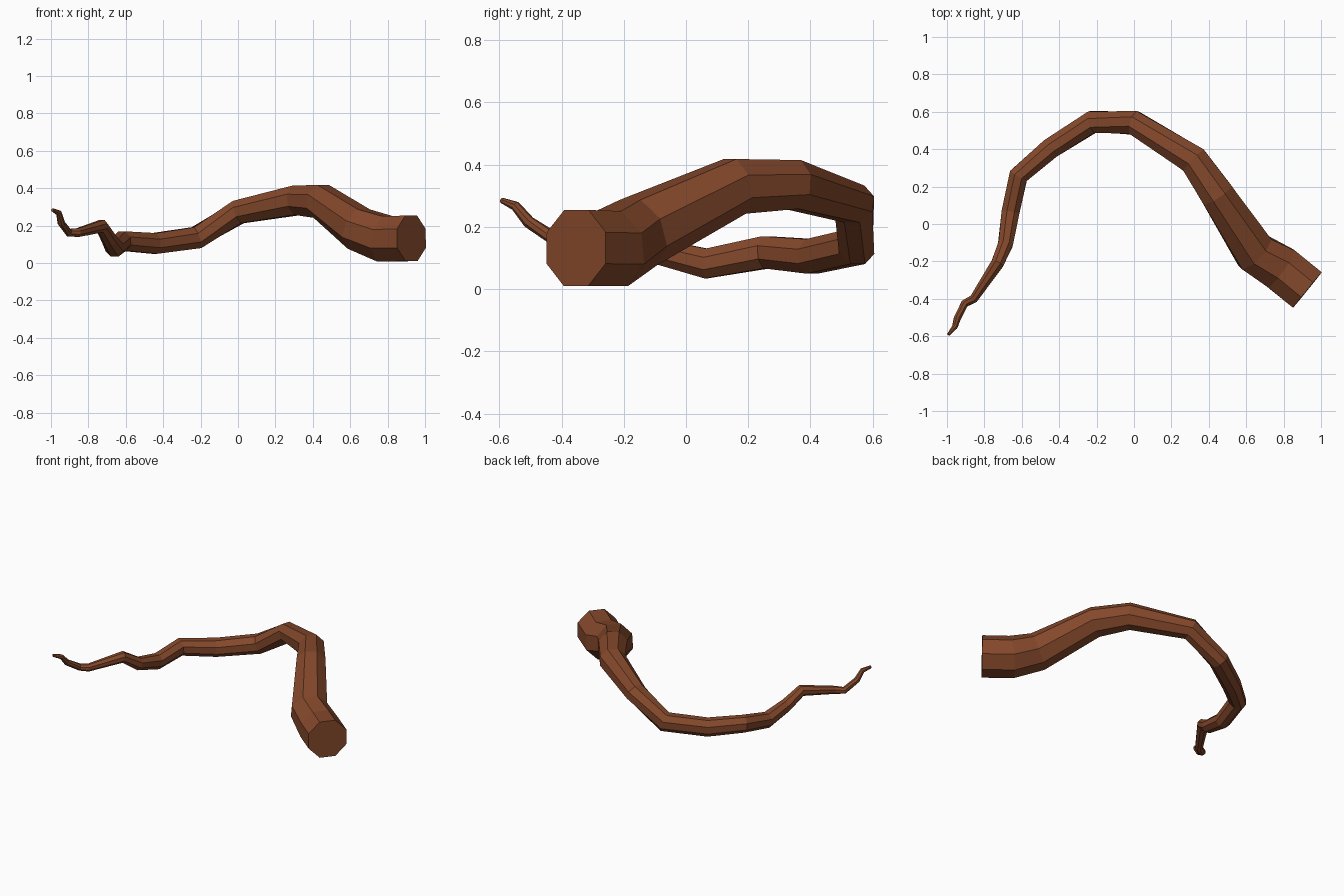
import bpy, bmesh, math
from mathutils import Vector

if "Cube" in bpy.data.objects:
    bpy.data.objects.remove(bpy.data.objects["Cube"])

SIDES = 8
# Centre line of the branch from thick end to tip: x, y, z, radius
PATH = [
    (0.927, -0.353, 0.132, 0.132),
    (0.785, -0.238, 0.130, 0.132),
    (0.646, -0.152, 0.182, 0.121),
    (0.445, 0.157, 0.330, 0.097),
    (0.318, 0.342, 0.336, 0.085),
    (0.002, 0.541, 0.273, 0.069),
    (-0.222, 0.546, 0.136, 0.064),
    (-0.447, 0.404, 0.105, 0.060),
    (-0.618, 0.257, 0.118, 0.056),
    (-0.660, 0.065, 0.082, 0.052),
    (-0.687, -0.107, 0.125, 0.043),
    (-0.730, -0.210, 0.198, 0.037),
    (-0.857, -0.400, 0.163, 0.025),
    (-0.905, -0.425, 0.163, 0.022),
    (-0.945, -0.505, 0.215, 0.020),
    (-0.957, -0.548, 0.267, 0.016),
    (-0.992, -0.592, 0.285, 0.009),
]

pts = [Vector(p[:3]) for p in PATH]
bm = bmesh.new()
rings = []
for i, p in enumerate(pts):
    # Ring faces along the bisector of the neighbouring segments
    tangent = Vector()
    if i > 0:
        tangent += (p - pts[i - 1]).normalized()
    if i < len(pts) - 1:
        tangent += (pts[i + 1] - p).normalized()
    tangent.normalize()
    side = tangent.cross(Vector((0, 0, 1))).normalized()
    up = side.cross(tangent)
    r = PATH[i][3]
    ring = []
    for k in range(SIDES):
        a = math.tau * (k + 0.5) / SIDES
        ring.append(bm.verts.new(p + r * (math.cos(a) * side + math.sin(a) * up)))
    rings.append(ring)

# Side faces and both end caps
for a, b in zip(rings, rings[1:]):
    for k in range(SIDES):
        n = (k + 1) % SIDES
        bm.faces.new((a[k], a[n], b[n], b[k]))
bm.faces.new(rings[0])
bm.faces.new(rings[-1])
bmesh.ops.recalc_face_normals(bm, faces=bm.faces)

mesh = bpy.data.meshes.new("branch")
bm.to_mesh(mesh)
bm.free()
branch = bpy.data.objects.new("branch", mesh)
bpy.context.collection.objects.link(branch)

bark = bpy.data.materials.new("bark")
bark.diffuse_color = (0.23, 0.065, 0.024, 1)
bark.use_nodes = True
bark.node_tree.nodes["Principled BSDF"].inputs["Base Color"].default_value = bark.diffuse_color
mesh.materials.append(bark)
